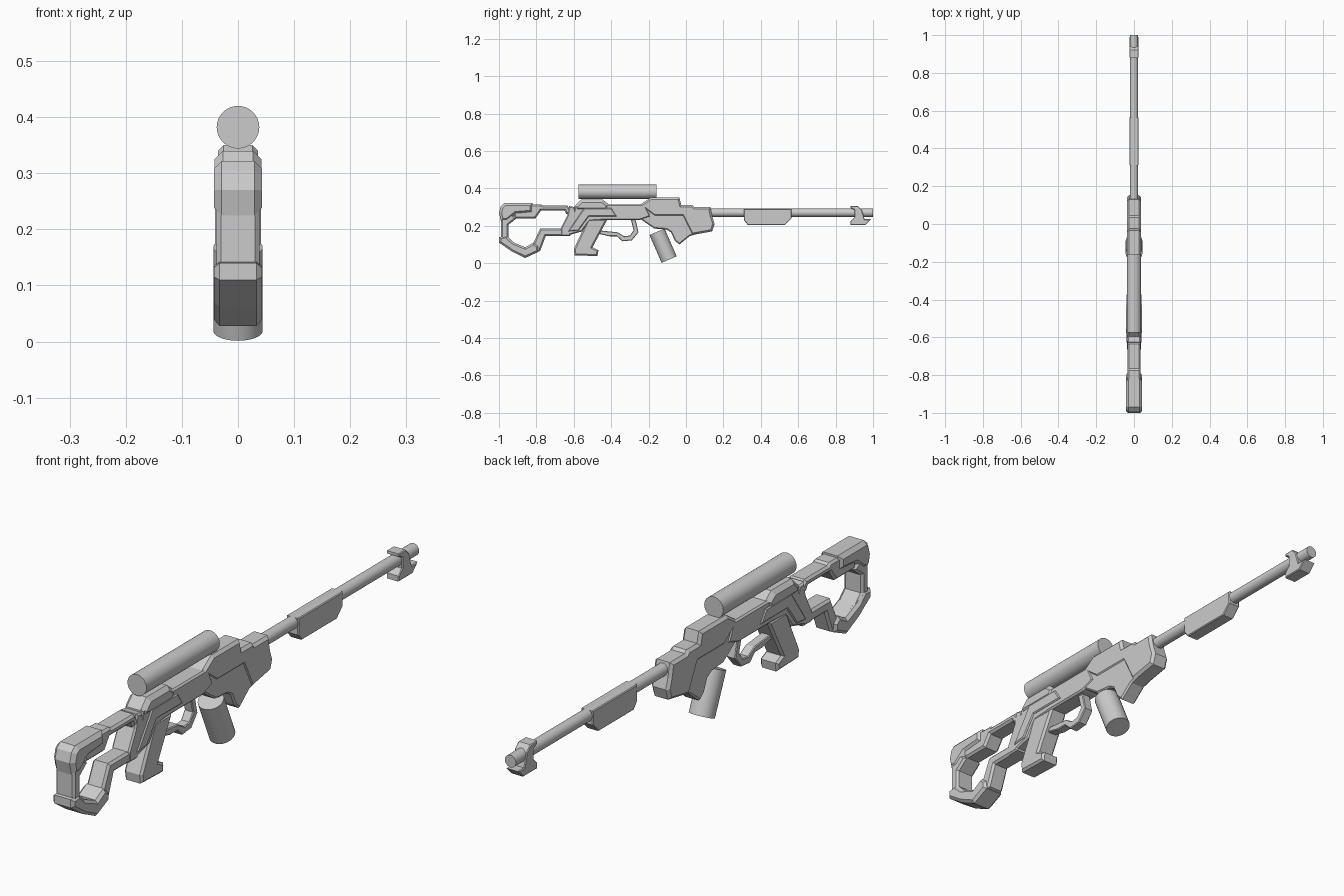
import bpy, bmesh, math
from mathutils import Vector

grey = bpy.data.materials.new("plain_grey")
grey.diffuse_color = (0.6, 0.6, 0.6, 1)


def add(name, bm):
    bmesh.ops.recalc_face_normals(bm, faces=bm.faces[:])
    me = bpy.data.meshes.new(name)
    bm.to_mesh(me)
    bm.free()
    me.materials.append(grey)
    ob = bpy.data.objects.new(name, me)
    bpy.context.scene.collection.objects.link(ob)
    return ob


def slab(name, pts, half, ch=0.006):
    """Side profile (y, z) extruded across x, with chamfered side faces."""
    bm = bmesh.new()
    w = half - ch
    f = bm.faces.new([bm.verts.new((-w, y, z)) for y, z in pts])
    r = bmesh.ops.extrude_face_region(bm, geom=[f], use_keep_orig=True)
    vs = [g for g in r["geom"] if isinstance(g, bmesh.types.BMVert)]
    bmesh.ops.translate(bm, verts=vs, vec=(2 * w, 0, 0))
    bmesh.ops.recalc_face_normals(bm, faces=bm.faces[:])
    caps = [f for f in bm.faces if abs(f.normal.x) > 0.9]
    bmesh.ops.inset_individual(bm, faces=caps, thickness=ch, depth=ch, use_even_offset=True)
    return add(name, bm)


def rod(name, a, b, radius, segs=32):
    """Cylinder between two (y, z) points on the centre plane."""
    a, b = Vector((0, *a)), Vector((0, *b))
    bm = bmesh.new()
    bmesh.ops.create_cone(bm, cap_ends=True, segments=segs, radius1=radius,
                          radius2=radius, depth=(b - a).length)
    m = (b - a).to_track_quat('Z', 'Y').to_matrix().to_4x4()
    m.translation = (a + b) / 2
    bm.transform(m)
    return add(name, bm)


# Round parts
rods = [
    rod("barrel", (0.10, 0.27), (1.0, 0.27), 0.022),
    rod("scope", (-0.575, 0.382), (-0.158, 0.382), 0.038),
    rod("magazine", (-0.155, 0.168), (-0.09, 0.019), 0.044),
]

# Barrel fittings
slab("barrel_weight", [(0.31, 0.29), (0.565, 0.29), (0.565, 0.24), (0.53, 0.205),
                       (0.33, 0.205), (0.31, 0.23)], 0.024, 0.003)
slab("muzzle_block", [(0.88, 0.305), (0.92, 0.305), (0.94, 0.285), (0.955, 0.235),
                      (0.99, 0.235), (0.96, 0.205), (0.88, 0.205), (0.88, 0.225),
                      (0.90, 0.245), (0.90, 0.285), (0.88, 0.295)], 0.025, 0.003)

# Front receiver: core and raised upper panel
slab("front_receiver", [(-0.25, 0.31), (-0.19, 0.345), (-0.04, 0.345), (-0.03, 0.305),
                        (0.12, 0.295), (0.145, 0.21), (0.13, 0.175), (0.02, 0.145),
                        (-0.035, 0.10), (-0.06, 0.12), (-0.08, 0.165), (-0.105, 0.18),
                        (-0.17, 0.185), (-0.25, 0.24)], 0.032)
slab("front_panel", [(-0.25, 0.31), (-0.19, 0.35), (-0.035, 0.35), (-0.025, 0.31),
                     (0.035, 0.31), (0.045, 0.30), (0.13, 0.30), (0.14, 0.25),
                     (0.153, 0.21), (0.14, 0.17), (0.03, 0.15), (-0.02, 0.25),
                     (-0.17, 0.25)], 0.036, 0.01)

# Rear receiver with raised band and top block
slab("rear_receiver", [(-0.57, 0.315), (-0.22, 0.315), (-0.19, 0.25), (-0.25, 0.23),
                       (-0.44, 0.23), (-0.515, 0.225), (-0.555, 0.17), (-0.645, 0.145),
                       (-0.645, 0.18), (-0.60, 0.27), (-0.595, 0.305)], 0.036)
slab("receiver_top_block", [(-0.595, 0.305), (-0.56, 0.34), (-0.445, 0.34), (-0.41, 0.312),
                            (-0.42, 0.28), (-0.59, 0.28)], 0.042, 0.015)
slab("receiver_band", [(-0.63, 0.17), (-0.545, 0.295), (-0.40, 0.295), (-0.37, 0.25),
                       (-0.52, 0.25), (-0.575, 0.175)], 0.041, 0.004)

# Grip and trigger guard
slab("grip", [(-0.525, 0.235), (-0.42, 0.235), (-0.50, 0.085), (-0.468, 0.07),
              (-0.473, 0.038), (-0.596, 0.042), (-0.60, 0.075)], 0.036, 0.008)
slab("trigger_guard", [(-0.48, 0.16), (-0.41, 0.144), (-0.37, 0.144), (-0.34, 0.117),
                       (-0.29, 0.122), (-0.254, 0.165), (-0.27, 0.235), (-0.295, 0.235),
                       (-0.28, 0.176), (-0.30, 0.148), (-0.33, 0.144), (-0.365, 0.165),
                       (-0.47, 0.176)], 0.018, 0.003)

# Stock: top bar, rear link, lower bar
slab("stock_top_bar", [(-0.92, 0.315), (-0.775, 0.315), (-0.765, 0.308), (-0.635, 0.308),
                       (-0.605, 0.27), (-0.64, 0.262), (-0.65, 0.282), (-0.775, 0.282),
                       (-0.805, 0.24), (-0.92, 0.24)], 0.034, 0.008)
slab("stock_link", [(-0.625, 0.305), (-0.595, 0.30), (-0.585, 0.26), (-0.62, 0.145),
                    (-0.67, 0.145), (-0.67, 0.185), (-0.635, 0.255)], 0.036)
slab("stock_lower_bar", [(-0.78, 0.185), (-0.64, 0.185), (-0.625, 0.145), (-0.75, 0.145),
                         (-0.78, 0.065), (-0.86, 0.035), (-0.92, 0.06), (-0.92, 0.11),
                         (-0.86, 0.085), (-0.815, 0.11)], 0.034, 0.008)

# Butt: top pad, recessed spine, bottom pad
slab("butt_top_pad", [(-1.0, 0.27), (-0.99, 0.305), (-0.97, 0.322), (-0.82, 0.322),
                      (-0.82, 0.27), (-0.91, 0.262), (-0.955, 0.225), (-0.99, 0.225)],
     0.043, 0.014)
slab("butt_spine", [(-0.988, 0.26), (-0.93, 0.26), (-0.905, 0.24), (-0.95, 0.205),
                    (-0.95, 0.14), (-0.92, 0.11), (-0.94, 0.08), (-0.988, 0.11)],
     0.038, 0.008)
slab("butt_bottom_pad", [(-1.0, 0.14), (-0.96, 0.145), (-0.925, 0.112), (-0.86, 0.085),
                         (-0.815, 0.11), (-0.79, 0.09), (-0.79, 0.06), (-0.86, 0.028),
                         (-0.93, 0.062), (-1.0, 0.11)], 0.043, 0.01)

# Smooth the round parts, keep their ends crisp
for ob in rods:
    ob.select_set(True)
bpy.context.view_layer.objects.active = rods[0]
bpy.ops.object.shade_smooth_by_angle(angle=math.radians(30))
